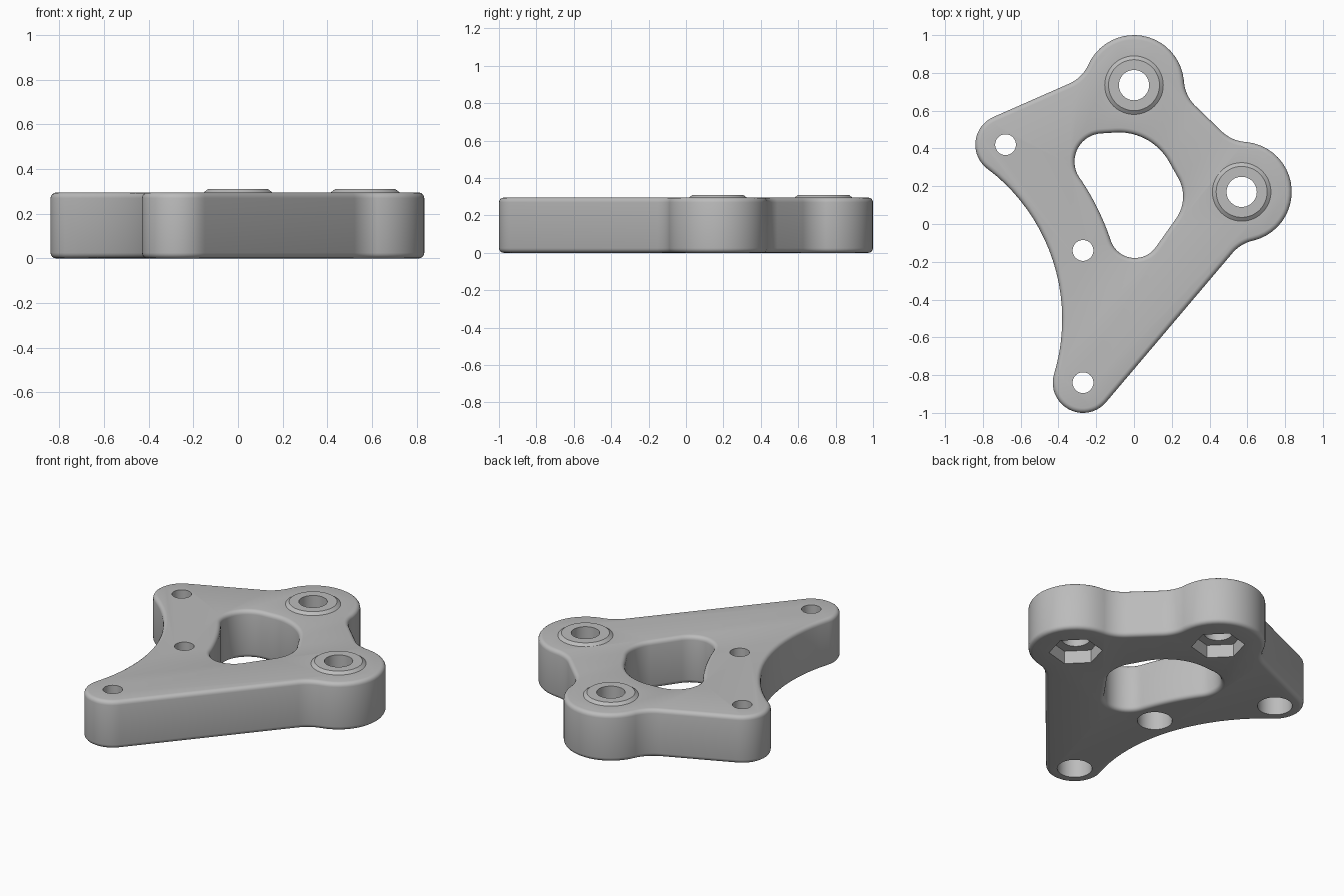
import bpy, bmesh
from math import atan2, acos, cos, sin, pi, radians, hypot

if "Cube" in bpy.data.objects:
    bpy.data.objects.remove(bpy.data.objects["Cube"])

THICK, ROUND, STEPS = 0.295, 0.025, 20
BOLTS = [(0, 0.735), (0.57, 0.17)]
SCREWS = [(-0.68, 0.42), (-0.27, -0.14), (-0.27, -0.84)]

# Circles the contours wrap around: x, y, radius (negative = concave)
OUTER = [(0.57, 0.17, 0.265), (0.604, 0.634, -0.2), (0.464, 0.769, -0.2),
         (0, 0.735, 0.265), (-0.424, 0.926, -0.2), (-0.68, 0.42, 0.16),
         (-1.38, -0.504, -1.0), (-0.27, -0.84, 0.16), (0.674, -0.283, -0.2)]
INNER = [(0.005, -0.045, 0.135), (0.06, 0.145, 0.2), (-0.08, 0.18, 0.305),
         (-0.165, 0.33, 0.15), (-1.38, -0.504, -1.324)]

grey = bpy.data.materials.new("matte grey")
grey.use_nodes = True
colour = (0.5, 0.5, 0.5, 1)
grey.diffuse_color = colour
grey.node_tree.nodes["Principled BSDF"].inputs["Base Color"].default_value = colour


def contour(circles, grow):
    """Counter-clockwise belt of arcs joined by tangent lines, offset by grow."""
    count = len(circles)
    normals = []
    for i, (x, y, r) in enumerate(circles):
        x2, y2, r2 = circles[(i + 1) % count]
        ratio = (r - r2) / hypot(x2 - x, y2 - y)
        normals.append(atan2(y2 - y, x2 - x) - acos(max(-1, min(1, ratio))))
    points = []
    for i, (x, y, r) in enumerate(circles):
        start, end = normals[i - 1], normals[i]
        turn = (end - start) % (2 * pi) if r > 0 else -((start - end) % (2 * pi))
        for k in range(STEPS + 1):
            a = start + turn * k / STEPS
            points.append((x + (r + grow) * cos(a), y + (r + grow) * sin(a)))
    return points


def add_object(name, bm):
    bmesh.ops.recalc_face_normals(bm, faces=bm.faces)
    mesh = bpy.data.meshes.new(name)
    bm.to_mesh(mesh)
    bm.free()
    mesh.materials.append(grey)
    obj = bpy.data.objects.new(name, mesh)
    bpy.context.collection.objects.link(obj)
    return obj


def loft(name, circles, levels):
    """Stack offset contours at (grow, z) levels and close both ends."""
    bm = bmesh.new()
    rings = [[bm.verts.new((x, y, z)) for x, y in contour(circles, grow)]
             for grow, z in levels]
    for low, high in zip(rings, rings[1:]):
        for i in range(len(low)):
            bm.faces.new((low[i - 1], low[i], high[i], high[i - 1]))
    bm.faces.new(rings[0])
    bm.faces.new(rings[-1])
    bmesh.ops.remove_doubles(bm, verts=bm.verts, dist=0.003)
    return add_object(name, bm)


def prism(name, place, r_low, r_high, z_low, z_high, sides=48, turn=0):
    bm = bmesh.new()
    bmesh.ops.create_cone(bm, cap_ends=True, segments=sides, radius1=r_low,
                          radius2=r_high, depth=z_high - z_low)
    for v in bm.verts:
        x, y = v.co.x, v.co.y
        v.co.x = x * cos(turn) - y * sin(turn) + place[0]
        v.co.y = x * sin(turn) + y * cos(turn) + place[1]
        v.co.z += (z_low + z_high) / 2
    return add_object(name, bm)


def combine(body, tool, operation):
    mod = body.modifiers.new("combine", "BOOLEAN")
    mod.operation, mod.solver, mod.object = operation, "EXACT", tool
    bpy.context.view_layer.objects.active = body
    bpy.ops.object.modifier_apply(modifier=mod.name)
    bpy.data.objects.remove(tool)


# Rounded rim: inset and height through a quarter circle
arc = [(ROUND * (1 - cos(k * pi / 8)), ROUND * (1 - sin(k * pi / 8))) for k in range(5)]
rim_low = [(inset, drop) for inset, drop in reversed(arc)]
rim_high = [(inset, THICK - drop) for inset, drop in arc]

# Plate with rounded edges
plate = loft("mounting_plate", OUTER, [(-i, z) for i, z in rim_low + rim_high])

# Central opening, flared at both faces
opening = loft("opening_cutter", INNER,
               [(ROUND, -0.05)] + rim_low + rim_high + [(ROUND, THICK + 0.05)])
combine(plate, opening, "DIFFERENCE")

# Raised bosses with bolt holes and hexagonal nut pockets underneath
for place in BOLTS:
    combine(plate, prism("boss", place, 0.175, 0.135, 0.28, 0.31), "UNION")
    combine(plate, prism("bolt_cutter", place, 0.08, 0.08, -0.1, 0.4), "DIFFERENCE")
    combine(plate, prism("nut_cutter", place, 0.15, 0.15, -0.1, 0.08, 6, radians(45)),
            "DIFFERENCE")

# Screw holes, counterbored from below
for place in SCREWS:
    combine(plate, prism("screw_cutter", place, 0.055, 0.055, -0.1, 0.4), "DIFFERENCE")
    combine(plate, prism("head_cutter", place, 0.098, 0.098, -0.1, 0.2), "DIFFERENCE")

bpy.ops.object.select_all(action="DESELECT")
plate.select_set(True)
bpy.context.view_layer.objects.active = plate
bpy.ops.object.shade_smooth_by_angle(angle=radians(32))
